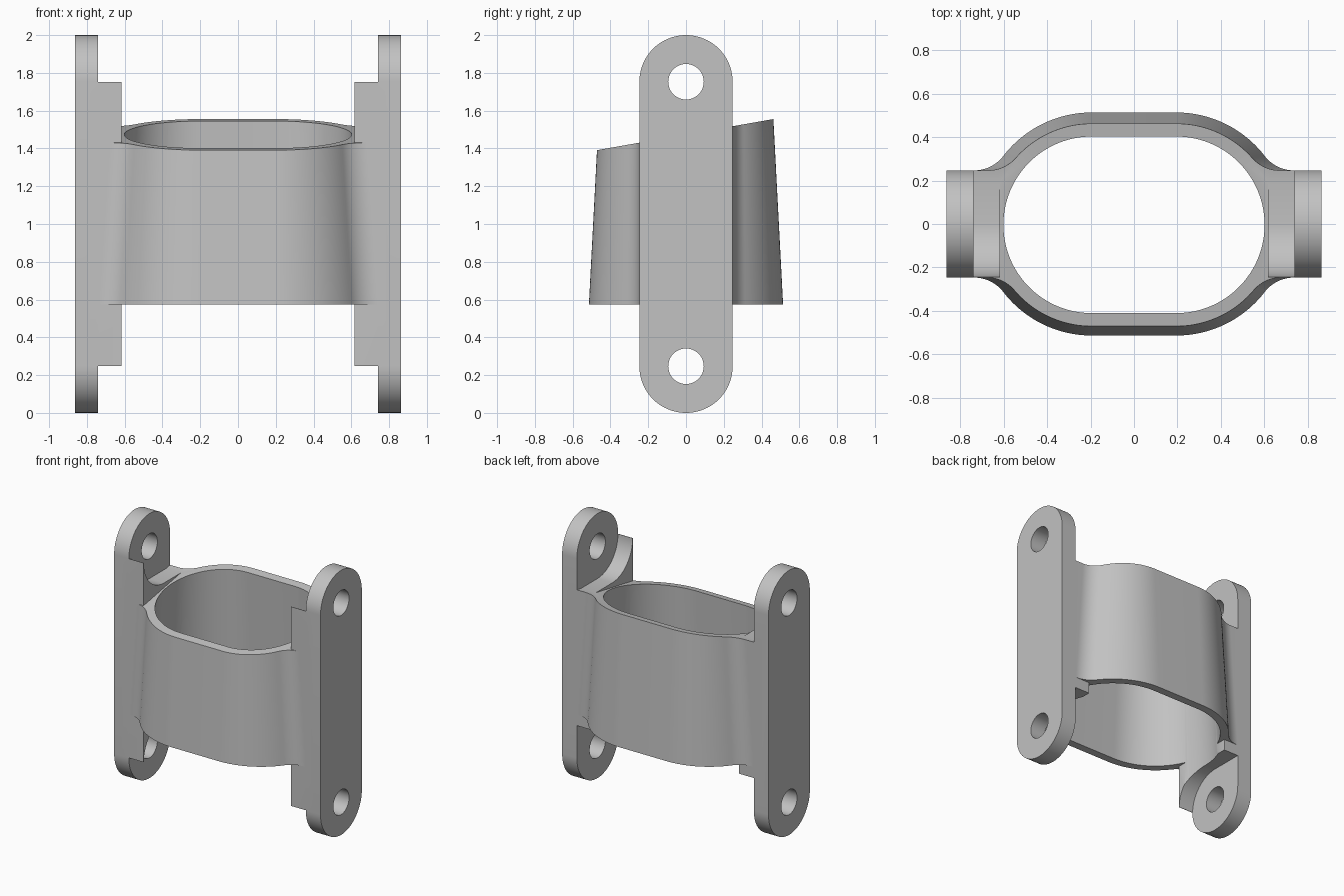
import bpy, bmesh, math
from mathutils import Vector

if "Cube" in bpy.data.objects:
    bpy.data.objects.remove(bpy.data.objects["Cube"], do_unlink=True)

HALF_W = 0.247          # half width of the mounting plates
HOLE_LOW, HOLE_HIGH = 0.247, 1.753
BASE_Z = 0.575          # underside of the sleeve
DRAFT = math.tan(math.radians(3))
CENTRE_X, RADIUS, FILLET, WALL = 0.195, 0.514, 0.17, 0.06

mat = bpy.data.materials.new("plain grey")
mat.use_nodes = True
GREY = (0.54, 0.54, 0.54, 1)
mat.diffuse_color = GREY
mat.node_tree.nodes["Principled BSDF"].inputs["Base Color"].default_value = GREY


def arc(cx, cy, r, a0, a1, n):
    angles = [math.radians(a0 + (a1 - a0) * i / n) for i in range(n + 1)]
    return [(cx + r * math.cos(a), cy + r * math.sin(a)) for a in angles]


def loft(name, low, high, cut=None):
    """Solid between two matching closed loops of 3D points."""
    bm = bmesh.new()
    a = [bm.verts.new(p) for p in low]
    b = [bm.verts.new(p) for p in high]
    n = len(a)
    for i in range(n):
        j = (i + 1) % n
        bm.faces.new((a[i], a[j], b[j], b[i]))
    bm.faces.new(a[::-1])
    bm.faces.new(b)
    if cut:
        geom = bm.verts[:] + bm.edges[:] + bm.faces[:]
        res = bmesh.ops.bisect_plane(bm, geom=geom, plane_co=cut[0],
                                     plane_no=cut[1], clear_outer=True)
        edges = [e for e in res["geom_cut"] if isinstance(e, bmesh.types.BMEdge)]
        bmesh.ops.contextual_create(bm, geom=edges)
    bmesh.ops.recalc_face_normals(bm, faces=bm.faces)
    me = bpy.data.meshes.new(name)
    bm.to_mesh(me)
    bm.free()
    me.materials.append(mat)
    ob = bpy.data.objects.new(name, me)
    bpy.context.collection.objects.link(ob)
    return ob


def slab(name, outline, x0, x1):
    """Extrude a (y, z) outline along x."""
    return loft(name, [(x0, y, z) for y, z in outline],
                [(x1, y, z) for y, z in outline])


def combine(body, other, operation):
    mod = body.modifiers.new(operation.lower(), "BOOLEAN")
    mod.operation, mod.solver, mod.object = operation, "EXACT", other
    bpy.context.view_layer.objects.active = body
    bpy.ops.object.modifier_apply(modifier=mod.name)
    bpy.data.objects.remove(other, do_unlink=True)


def mirrored(quarter):
    """Complete a quarter outline running from +y round to +x."""
    right = quarter + [(x, -y) for x, y in reversed(quarter)]
    return right + [(-x, y) for x, y in reversed(right)]


def outer_section(z):
    r = RADIUS - DRAFT * (z - BASE_Z)
    rise = HALF_W + FILLET
    run = math.sqrt((r + FILLET) ** 2 - rise ** 2)
    angle = math.degrees(math.atan2(rise, run))
    bulge = arc(CENTRE_X, 0, r, 90, angle, 24)
    flare = arc(CENTRE_X + run, rise, FILLET, 180 + angle, 270, 16)[1:]
    return [(x, y, z) for x, y in mirrored(bulge + flare + [(0.78, HALF_W)])]


def inner_section(z):
    r = RADIUS - WALL - DRAFT * (z - BASE_Z)
    quarter = arc(CENTRE_X, 0, r, 90, 0, 32)
    right = quarter + [(x, -y) for x, y in reversed(quarter[:-1])]
    return [(x, y, z) for x, y in right + [(-x, y) for x, y in reversed(right)]]


# Drafted sleeve with a sloping top
slope = math.radians(10)
body = loft("sleeve_bracket", outer_section(BASE_Z), outer_section(1.7),
            (Vector((0, 0, 1.474)), Vector((0, -math.sin(slope), math.cos(slope)))))

# Outlines of the mounting plates and of the blocks behind them
plate = (arc(0, HOLE_HIGH, HALF_W, 0, 180, 40)
         + arc(0, HOLE_LOW, HALF_W, 180, 360, 40))
relief = HALF_W - 0.003
block = ([(-HALF_W, HOLE_HIGH)] + arc(0, HOLE_HIGH, relief, 180, 270, 24)
         + [(HALF_W, HOLE_HIGH - relief), (HALF_W, HOLE_LOW + relief)]
         + arc(0, HOLE_LOW, relief, 90, 180, 24) + [(-HALF_W, HOLE_LOW)])

for side in (1, -1):
    combine(body, slab("block", block, side * 0.617, side * 0.80), "UNION")
    combine(body, slab("plate", plate, side * 0.74, side * 0.863), "UNION")

# Tapered opening through the sleeve
combine(body, loft("opening", inner_section(0.3), inner_section(1.65)), "DIFFERENCE")

# Screw holes
for side in (1, -1):
    for z in (HOLE_LOW, HOLE_HIGH):
        ring = arc(0, z, 0.094, 0, 360, 40)[:-1]
        combine(body, slab("hole", ring, side * 0.70, side * 0.95), "DIFFERENCE")

# Smooth curved walls, crisp edges
bpy.ops.object.select_all(action="DESELECT")
body.select_set(True)
bpy.context.view_layer.objects.active = body
bpy.ops.object.shade_smooth_by_angle(angle=math.radians(25))
